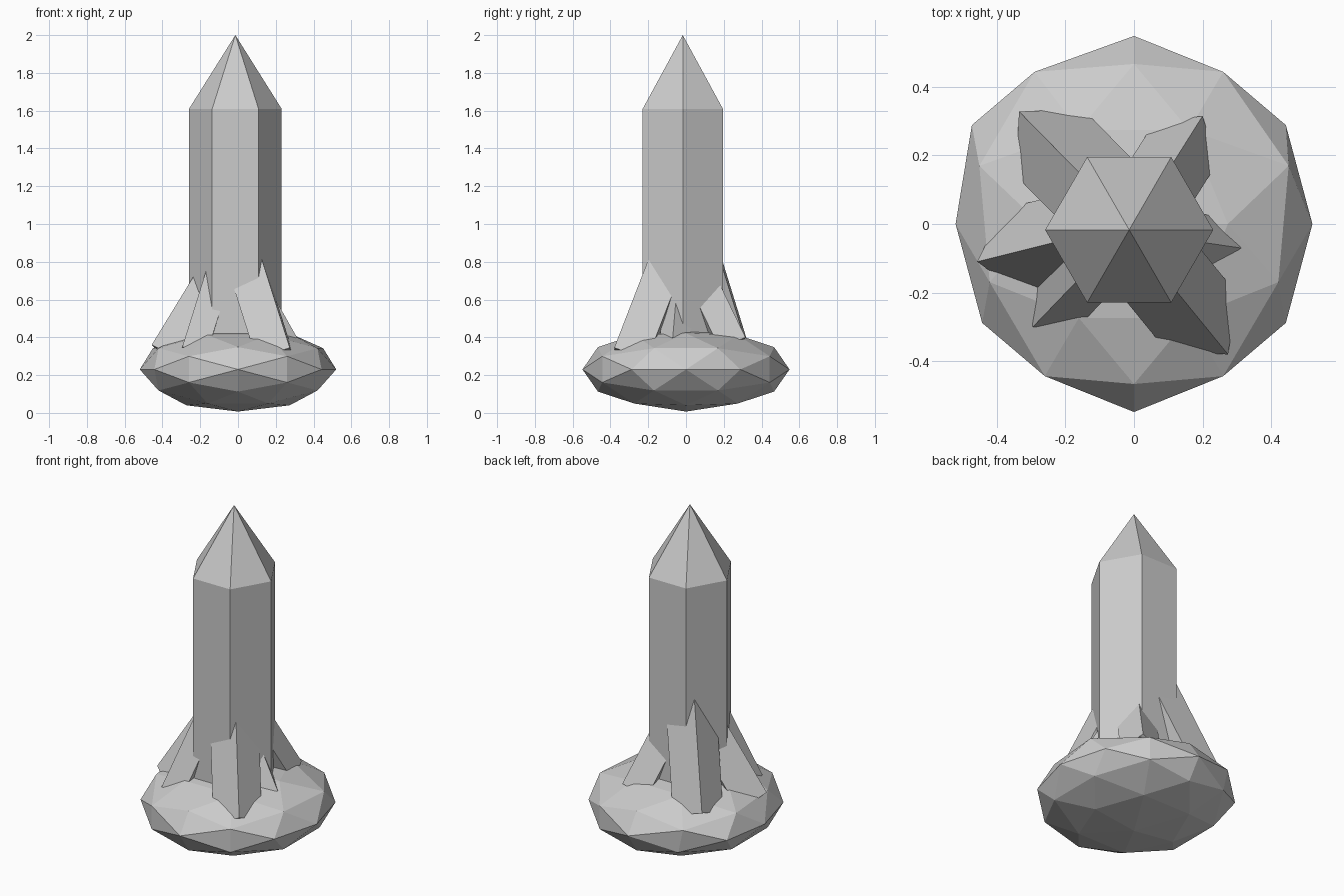
import bpy, bmesh
from math import cos, sin, tau
from itertools import product
from mathutils import Vector

cube = bpy.data.objects.get("Cube")
if cube:
    bpy.data.objects.remove(cube, do_unlink=True)

stone = bpy.data.materials.new("stone grey")
stone.use_nodes = True
GREY = (0.6, 0.6, 0.6, 1)
stone.diffuse_color = GREY
stone.node_tree.nodes["Principled BSDF"].inputs["Base Color"].default_value = GREY


def hull(name, points):
    """Flat-shaded convex solid around the given points."""
    bm = bmesh.new()
    for p in points:
        bm.verts.new(p)
    bmesh.ops.convex_hull(bm, input=bm.verts[:])
    bmesh.ops.dissolve_limit(bm, angle_limit=0.002, verts=bm.verts[:], edges=bm.edges[:])
    bmesh.ops.recalc_face_normals(bm, faces=bm.faces[:])
    mesh = bpy.data.meshes.new(name)
    bm.to_mesh(mesh)
    bm.free()
    mesh.materials.append(stone)
    obj = bpy.data.objects.new(name, mesh)
    bpy.context.collection.objects.link(obj)
    return obj


# Faceted rock: icosahedron corners and edge midpoints, squashed
directions = set()
for a, b, c in ((0.526, 0, 0.851), (0.5, 0.809, 0.309), (1, 0, 0)):
    for p in ((a, b, c), (b, c, a), (c, a, b)):
        for signs in product((1, -1), repeat=3):
            directions.add(tuple(s * v + 0.0 for s, v in zip(signs, p)))
rock = []
for x, y, z in sorted(directions):
    px, py = 0.52 * x, 0.548 * y
    if y > 0.3 and z >= 0 and abs(x) > 0.4:
        px += 0.03 if x > 0 and z > 0.4 else (-0.03 if x < 0 else 0)
    rock.append((px, py, 0.23 + z * (0.225 if z > 0 else 0.223)))
hull("rock_base", rock)

# Tall six-sided crystal with a pointed tip
cx, cy, radius = -0.014, -0.017, 0.245
column = [(cx, cy, 2.0)]
for i in range(6):
    for z in (0.3, 1.61):
        column.append((cx + radius * cos(i * tau / 6), cy + radius * sin(i * tau / 6), z))
hull("main_crystal", column)


def side_crystal(name, foot, top, side):
    """Square prism leaning on the column, one edge facing outward."""
    foot, top = Vector(foot), Vector(top)
    axis = (top - foot).normalized()
    out = Vector((-axis.x, -axis.y, 0))
    out = (out - axis * out.dot(axis)).normalized()
    across = axis.cross(out)
    h = side / 2 ** 0.5
    square = [foot, foot - h * (out + across), foot - h * (out - across), foot - 2 * h * out]
    reach = axis * ((top - foot).length + 0.06)
    hull(name, square + [p + reach for p in square])


# Small crystals around the column
side_crystal("front_left_crystal", (0.274, -0.38, 0.345), (0.127, -0.2, 0.81), 0.187)
side_crystal("back_right_crystal", (-0.335, 0.328, 0.37), (-0.161, 0.151, 0.94), 0.195)
side_crystal("right_crystal", (-0.457, -0.11, 0.36), (-0.237, -0.055, 0.72), 0.185)
side_crystal("front_right_crystal", (-0.295, -0.3, 0.35), (-0.17, -0.17, 0.75), 0.135)
side_crystal("back_left_crystal", (0.2, 0.315, 0.4), (0.115, 0.18, 0.68), 0.155)
side_crystal("left_crystal", (0.312, -0.07, 0.4), (0.21, -0.055, 0.58), 0.115)
